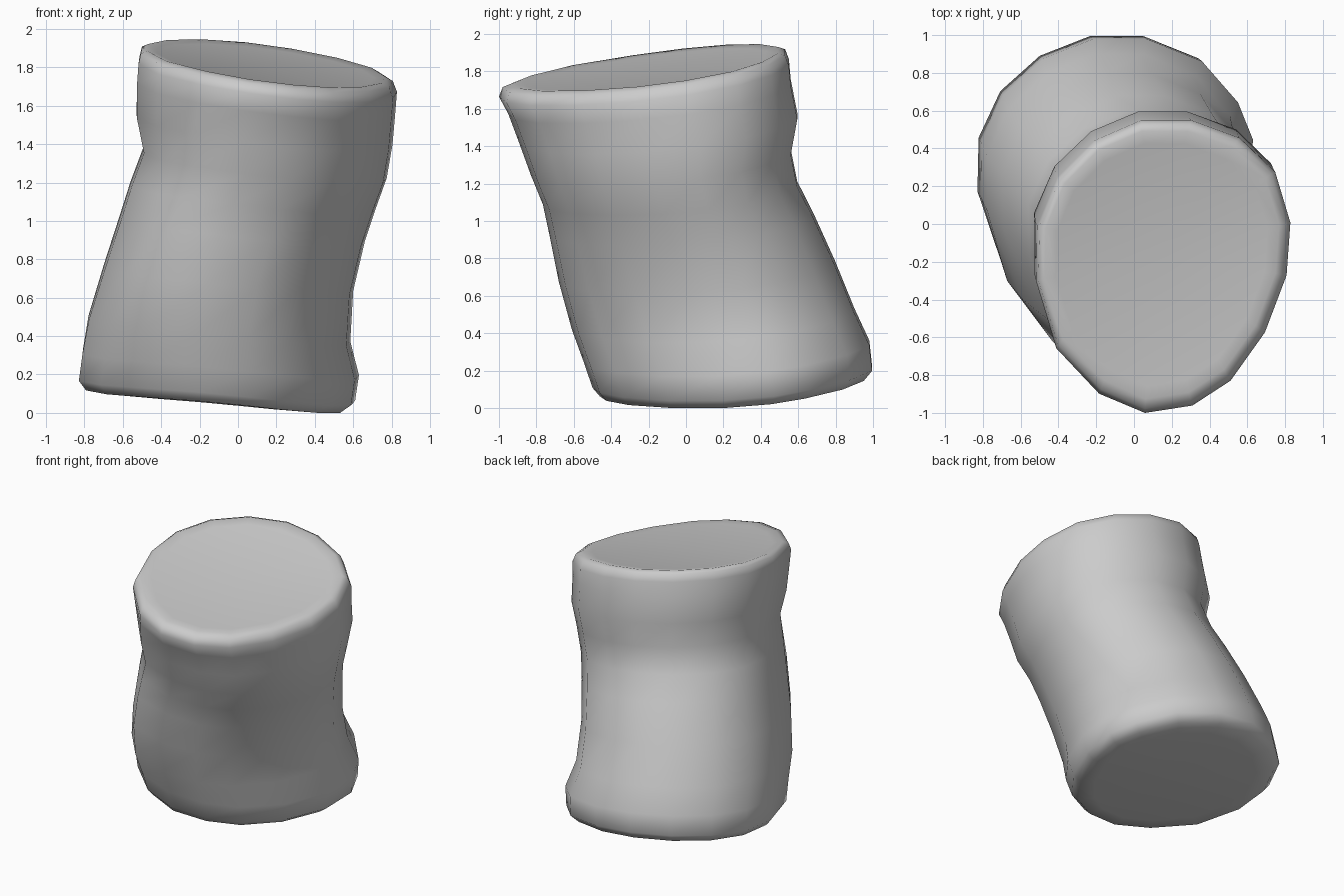
import bpy, bmesh, math

if "Cube" in bpy.data.objects:
    bpy.data.objects.remove(bpy.data.objects["Cube"])

# Unit egg-shaped cross-section, counter-clockwise from the front
OUTLINE = [(-.14, -1), (.23, -.95), (.53, -.78), (.80, -.45), (.97, -.06), (1, .3),
           (.88, .65), (.6, .88), (.22, 1), (-.17, 1), (-.54, .86), (-.83, .61),
           (-.99, .28), (-1, -.10), (-.84, -.55), (-.49, -.86)]
# The waist is squarer at its front left corner
WAIST_SHIFT = {0: (-.02, 0), 13: (.02, 0), 14: (.01, -.07), 15: (-.10, -.07)}
# The base is flatter at its back right corner
BASE_SHIFT = {6: (.01, -.10), 7: (.03, -.04)}

# Levels: height fraction, left, right, front, back, inset scale
LEVELS = [(0, -.82, .58, -.49, .98, .80),
          (0, -.82, .58, -.49, .98, .96),
          (.025, -.83, .61, -.50, .995, 1),
          (.10, -.815, .63, -.545, .98, 1),
          (.20, -.785, .585, -.61, .90, 1),
          (.35, -.705, .60, -.68, .795, 1),
          (.50, -.62, .66, -.73, .68, 1),
          (.60, -.565, .715, -.765, .595, 1),
          (.70, -.50, .775, -.83, .56, 1),
          (.80, -.535, .805, -.89, .595, 1),
          (.90, -.53, .82, -.95, .56, 1),
          (.96, -.52, .828, -1, .55, 1),
          (.99, -.52, .82, -.995, .545, .98),
          (1, -.52, .815, -.98, .545, .93),
          (.995, -.52, .815, -.98, .545, .84)]


def height(x, y, h):
    """Blend between the tilted, slightly curved bottom and top."""
    low = .06 - .09 * (x + .1) + .075 * (y - .25) + .09 * (y - .25) ** 2
    high = 1.81 - .14 * (x - .15) + .135 * (y + .2) + .025 * (y + .2) ** 2
    return low + (high - low) * h


# Trunk: skin of tilted rings with a closed end at top and bottom
bm = bmesh.new()
rings = []
for h, left, right, front, back, s in LEVELS:
    ring = []
    w = math.sin(math.pi * h)
    for i, (u, v) in enumerate(OUTLINE):
        du, dv = WAIST_SHIFT.get(i, (0, 0))
        bu, bv = BASE_SHIFT.get(i, (0, 0))
        u += du * w + bu * (1 - h)
        v = max(-1, v + dv * w + bv * (1 - h))
        x = (left + right) / 2 + u * s * (right - left) / 2
        y = (front + back) / 2 + v * s * (back - front) / 2
        ring.append(bm.verts.new((x, y, max(0, height(x, y, h)))))
    rings.append(ring)
n = len(OUTLINE)
for a, b in zip(rings, rings[1:]):
    for i in range(n):
        j = (i + 1) % n
        bm.faces.new((a[i], a[j], b[j], b[i]))

# End caps, each a fan around a centre point
for ring in (rings[0], rings[-1]):
    x, y, z = (sum(v.co[k] for v in ring) / n for k in range(3))
    centre = bm.verts.new((x, y, z))
    for i in range(n):
        bm.faces.new((ring[i], ring[(i + 1) % n], centre))

# Rest on the ground
low = min(v.co.z for v in bm.verts)
for v in bm.verts:
    v.co.z -= low
for f in bm.faces:
    f.smooth = True
bmesh.ops.recalc_face_normals(bm, faces=bm.faces)

mesh = bpy.data.meshes.new("trunk")
bm.to_mesh(mesh)
bm.free()
bpy.context.collection.objects.link(bpy.data.objects.new("trunk", mesh))
